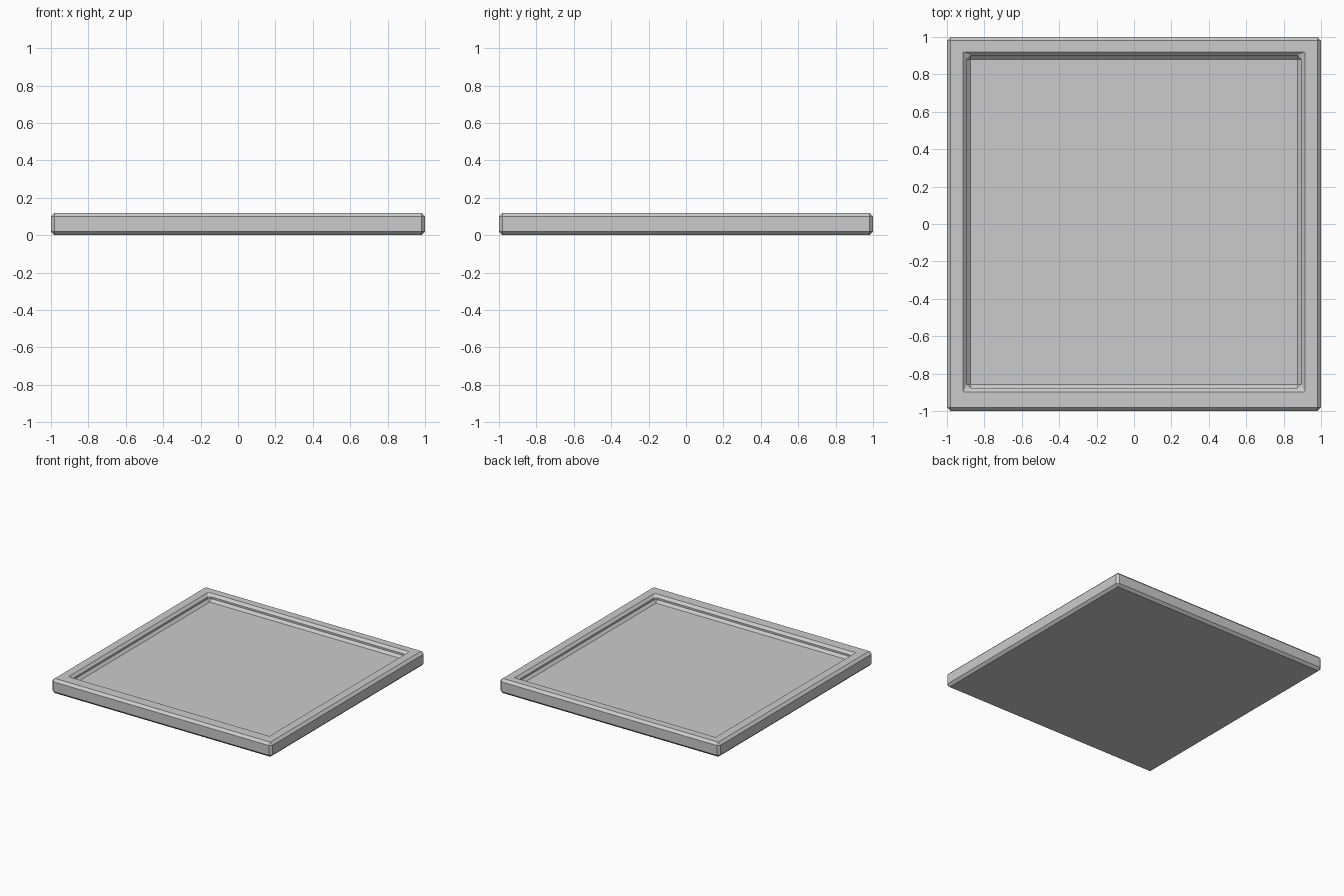
import bpy, bmesh

if "Cube" in bpy.data.objects:
    bpy.data.objects.remove(bpy.data.objects["Cube"])

# Main sizes
H, FLOOR, CH = 0.12, 0.065, 0.02
OUTER = (-1.0, 1.0, -1.0, 1.0)
INNER = (-0.893, 0.893, -0.877, 0.9)

bm = bmesh.new()


def ring(bounds, z):
    x0, x1, y0, y1 = bounds
    return [bm.verts.new((x, y, z)) for x, y in ((x0, y0), (x1, y0), (x1, y1), (x0, y1))]


# Tray: base, outer walls, flat rim, recess walls, recessed floor
rings = [ring(OUTER, 0), ring(OUTER, H), ring(INNER, H), ring(INNER, FLOOR)]
bm.faces.new(reversed(rings[0]))
for a, b in zip(rings, rings[1:]):
    for i in range(4):
        j = (i + 1) % 4
        bm.faces.new((a[i], a[j], b[j], b[i]))
bm.faces.new(rings[-1])
bm.normal_update()

# Single chamfer on every real corner edge, inside and out
edges = [e for e in bm.edges if e.calc_face_angle() > 0.5]
bmesh.ops.bevel(bm, geom=edges, offset=CH, offset_type='OFFSET', segments=1,
                profile=0.5, affect='EDGES')
bmesh.ops.recalc_face_normals(bm, faces=bm.faces)

mesh = bpy.data.meshes.new("square_tray")
bm.to_mesh(mesh)
bm.free()
bpy.context.collection.objects.link(bpy.data.objects.new("square_tray", mesh))
